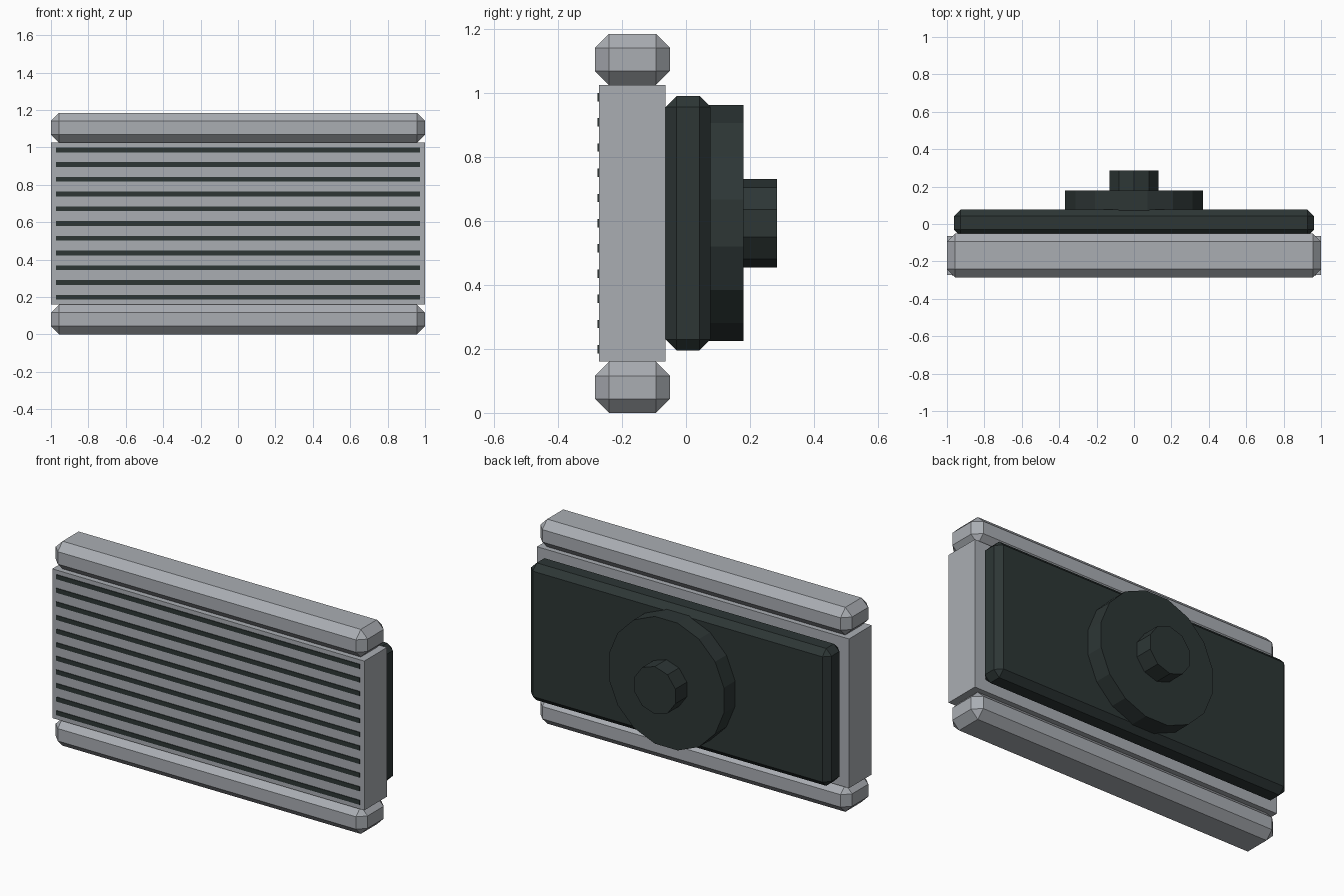
import bpy, bmesh, math
from mathutils import Matrix

if "Cube" in bpy.data.objects:
    bpy.data.objects.remove(bpy.data.objects["Cube"])


def material(name, rgb):
    m = bpy.data.materials.new(name)
    m.diffuse_color = (*rgb, 1)
    m.use_nodes = True
    m.node_tree.nodes["Principled BSDF"].inputs["Base Color"].default_value = m.diffuse_color
    return m


GREY = material("light grey metal", (0.40, 0.42, 0.45))
DARK = material("dark green grey", (0.026, 0.037, 0.036))


def finish(name, bm, mat):
    me = bpy.data.meshes.new(name)
    bm.to_mesh(me)
    bm.free()
    me.materials.append(mat)
    ob = bpy.data.objects.new(name, me)
    bpy.context.collection.objects.link(ob)
    return ob


def box(name, lo, hi, mat, chamfer=0):
    bm = bmesh.new()
    size = [b - a for a, b in zip(lo, hi)]
    mid = [(a + b) / 2 for a, b in zip(lo, hi)]
    bmesh.ops.create_cube(bm, size=1, matrix=Matrix.Translation(mid) @ Matrix.Diagonal((*size, 1)))
    if chamfer:
        bmesh.ops.bevel(bm, geom=bm.edges[:], offset=chamfer, segments=1,
                        profile=0.5, affect='EDGES')
    return finish(name, bm, mat)


def disc(name, radius, sides, turn, y0, y1, z, mat):
    # cylinder along y; with turn = 0 a corner points straight up
    bm = bmesh.new()
    ring = []
    for i in range(sides):
        a = turn + i * math.tau / sides
        ring.append(bm.verts.new((radius * math.sin(a), y0, z + radius * math.cos(a))))
    face = bm.faces.new(ring)
    ext = bmesh.ops.extrude_face_region(bm, geom=[face])
    for v in ext["geom"]:
        if isinstance(v, bmesh.types.BMVert):
            v.co.y = y1
    if not face.is_valid or all(f is not face for f in bm.faces):
        bm.faces.new(ring)
    bmesh.ops.recalc_face_normals(bm, faces=bm.faces[:])
    return finish(name, bm, mat)


# Radiator core and its two end tanks
box("core", (-1, -0.272, 0.16), (1, -0.064, 1.025), GREY)
for name, z in (("bottom_tank", 0.0), ("top_tank", 1.025)):
    box(name, (-1, -0.285, z), (1, -0.05, z + 0.16), GREY, 0.044)

# Dark cooling slots across the front
for i in range(11):
    z = 0.199 + i * 0.0788
    box(f"cooling_slot_{i + 1}", (-0.973, -0.276, z - 0.013), (0.973, -0.270, z + 0.013), DARK)

# Fan shroud, fan ring and hub on the back
MID = 0.593
box("fan_shroud", (-0.963, -0.064, 0.195), (0.963, 0.077, 0.991), DARK, 0.035)
disc("fan_ring", 0.376, 16, math.pi / 16, 0.07, 0.18, MID, DARK)
disc("fan_hub", 0.138, 10, 0, 0.175, 0.285, MID, DARK)
